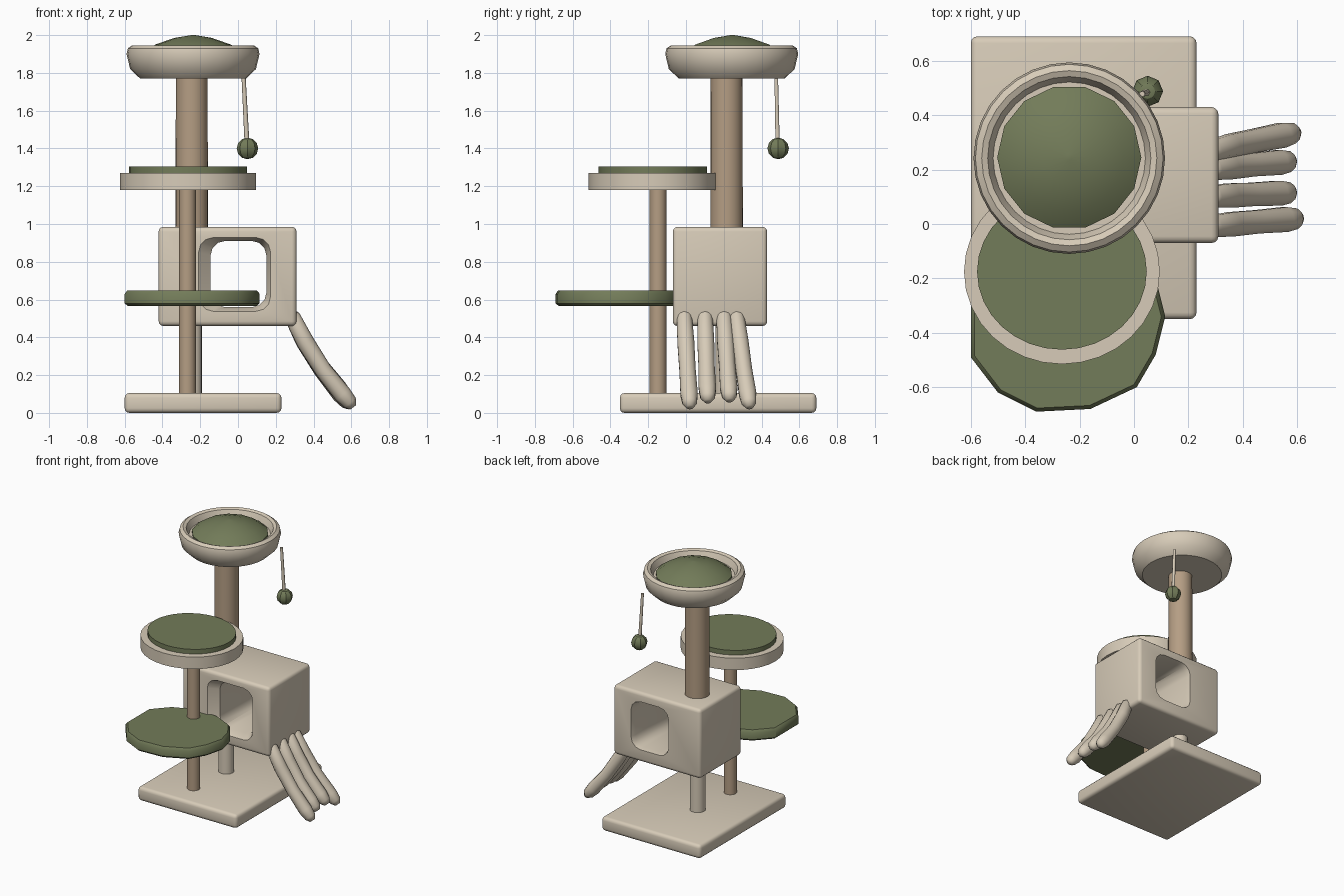
import bpy, bmesh, math
from mathutils import Vector

if "Cube" in bpy.data.objects:
    bpy.data.objects.remove(bpy.data.objects["Cube"])


def material(name, rgb):
    m = bpy.data.materials.new(name)
    m.diffuse_color = (*rgb, 1)
    m.use_nodes = True
    m.node_tree.nodes["Principled BSDF"].inputs["Base Color"].default_value = m.diffuse_color
    return m


PLUSH = material("plush_beige", (0.68, 0.60, 0.48))
ROPE = material("rope_tan", (0.46, 0.34, 0.23))
GREEN = material("cushion_green", (0.17, 0.20, 0.10))


def finish(name, bm, mat, angle=40):
    bmesh.ops.recalc_face_normals(bm, faces=bm.faces)
    me = bpy.data.meshes.new(name)
    bm.to_mesh(me)
    bm.free()
    ob = bpy.data.objects.new(name, me)
    bpy.context.collection.objects.link(ob)
    me.materials.append(mat)
    bpy.ops.object.select_all(action='DESELECT')
    ob.select_set(True)
    bpy.context.view_layer.objects.active = ob
    bpy.ops.object.shade_smooth_by_angle(angle=math.radians(angle))
    return ob


def loft(name, rings, mat, angle=40):
    """Skin a list of equal-length point rings and cap both ends."""
    bm = bmesh.new()
    vs = [[bm.verts.new(p) for p in r] for r in rings]
    n = len(vs[0])
    for a, b in zip(vs, vs[1:]):
        for i in range(n):
            bm.faces.new((a[i], a[(i + 1) % n], b[(i + 1) % n], b[i]))
    bm.faces.new(vs[0])
    bm.faces.new(vs[-1])
    return finish(name, bm, mat, angle)


def lathe(name, profile, x, y, mat, segs=32, sy=1.0, angle=40):
    rings = [[(x + r * math.cos(2 * math.pi * i / segs),
               y + sy * r * math.sin(2 * math.pi * i / segs), z)
              for i in range(segs)] for r, z in profile]
    return loft(name, rings, mat, angle)


def tube(name, path, radii, mat, segs=8):
    pts = [Vector(p) for p in path]
    rings = []
    for i, (p, r) in enumerate(zip(pts, radii)):
        d = (pts[min(i + 1, len(pts) - 1)] - pts[max(i - 1, 0)]).normalized()
        u = d.cross(Vector((0, 1, 0))).normalized()
        v = d.cross(u)
        rings.append([p + r * (u * math.cos(t) + v * math.sin(t))
                      for t in (2 * math.pi * k / segs for k in range(segs))])
    return loft(name, rings, mat, 60)


def box(name, lo, hi, bevel, mat):
    bm = bmesh.new()
    bmesh.ops.create_cube(bm, size=1)
    for v in bm.verts:
        v.co = [(a + b) / 2 + c * (b - a) for a, b, c in zip(lo, hi, v.co)]
    bmesh.ops.bevel(bm, geom=bm.edges[:], offset=bevel, segments=3,
                    profile=0.5, affect='EDGES')
    return finish(name, bm, mat)


def rounded_rect(x0, x1, z0, z1, r, y, n=3):
    pts = []
    for k, (cx, cz) in enumerate([(x1 - r, z1 - r), (x0 + r, z1 - r),
                                  (x0 + r, z0 + r), (x1 - r, z0 + r)]):
        for i in range(n + 1):
            a = math.pi / 2 * (k + i / n)
            pts.append((cx + r * math.cos(a), y, cz + r * math.sin(a)))
    return pts


# base and posts
box("base", (-0.60, -0.35, 0.0), (0.23, 0.69, 0.105), 0.025, PLUSH)
lathe("lower_post", [(0.055, 0.09), (0.055, 0.50)], -0.245, 0.21, PLUSH, 16)
lathe("upper_post", [(0.086, 0.97), (0.084, 1.78)], -0.245, 0.215, ROPE, 24)
lathe("front_post", [(0.045, 0.10), (0.045, 1.19)], -0.268, -0.148, ROPE, 20)

# box house with a flared tunnel cut through front to back
house = box("box_house", (-0.42, -0.07, 0.46), (0.31, 0.43, 0.985), 0.025, PLUSH)
cutter = loft("tunnel_cutter", [
    rounded_rect(-0.23, 0.18, 0.53, 0.935, 0.08, -0.09),
    rounded_rect(-0.145, 0.15, 0.56, 0.91, 0.075, -0.01),
    rounded_rect(-0.145, 0.15, 0.56, 0.91, 0.075, 0.39),
    rounded_rect(-0.16, 0.165, 0.55, 0.92, 0.08, 0.45)], PLUSH)
cutter.hide_render = True
mod = house.modifiers.new("tunnel", 'BOOLEAN')
mod.object = cutter
mod.operation = 'DIFFERENCE'
mod.solver = 'EXACT'
bpy.ops.object.select_all(action='DESELECT')
house.select_set(True)
bpy.context.view_layer.objects.active = house
bpy.ops.object.modifier_apply(modifier="tunnel")
bpy.ops.object.shade_smooth_by_angle(angle=math.radians(30))
bpy.data.objects.remove(cutter)

# round platform and its cushion
lathe("platform", [(0.36, 1.18), (0.36, 1.27)], -0.265, -0.175, PLUSH, 32, 0.945)
lathe("platform_cushion", [(0.312, 1.26), (0.312, 1.305)], -0.265, -0.175,
      GREEN, 32, 0.92)

# low lounge pad, cut straight on its left side
outline = [(-0.60, -0.49), (-0.50, -0.62), (-0.36, -0.69), (-0.16, -0.68),
           (0.01, -0.60), (0.08, -0.48), (0.115, -0.34), (0.085, -0.22),
           (0.01, -0.11), (-0.14, -0.04), (-0.33, -0.03), (-0.49, -0.10),
           (-0.60, -0.22)]
cx, cy = -0.25, -0.36
loft("lounge_pad", [[(cx + (x - cx) * s, cy + (y - cy) * s, z) for x, y in outline]
                    for s, z in [(0.95, 0.565), (1, 0.58), (1, 0.63), (0.96, 0.648)]],
     GREEN)

# top bowl bed and domed cushion
lathe("top_bowl", [(0.02, 1.77), (0.28, 1.77), (0.333, 1.82), (0.352, 1.90),
                   (0.345, 1.93), (0.322, 1.946), (0.30, 1.937), (0.29, 1.915),
                   (0.28, 1.89), (0.02, 1.89)], -0.238, 0.242, PLUSH, 32)
lathe("top_cushion", [(0.265, 1.88), (0.265, 1.905), (0.20, 1.95), (0.10, 1.985),
                      (0.01, 2.0)], -0.238, 0.245, GREEN, 14)

# hanging toy
tube("toy_string", [(0.03, 0.478, 1.77), (0.048, 0.485, 1.42)], [0.011, 0.013],
     PLUSH, 6)
bm = bmesh.new()
bmesh.ops.create_uvsphere(bm, u_segments=8, v_segments=6, radius=0.057)
bmesh.ops.translate(bm, verts=bm.verts, vec=(0.05, 0.488, 1.40))
finish("toy_ball", bm, GREEN, 30)

# four padded ramp fingers: y at top, y at bottom, x and z of tip
for i, (y0, y1, tx, tz) in enumerate([(-0.01, 0.02, 0.60, 0.045),
                                      (0.10, 0.115, 0.575, 0.075),
                                      (0.20, 0.23, 0.575, 0.08),
                                      (0.265, 0.335, 0.59, 0.045)]):
    start, end = Vector((0.275, y0, 0.535)), Vector((tx, y1, tz))
    ts = [0, 0.05, 0.3, 0.6, 0.88, 0.98, 1.03]
    path = [start.lerp(end, t) - Vector((0.02, 0, 0.015)) * math.sin(math.pi * min(t, 1))
            for t in ts]
    tube(f"ramp_finger_{i + 1}", path,
         [0.025, 0.042, 0.047, 0.045, 0.048, 0.04, 0.02], PLUSH, 10)
